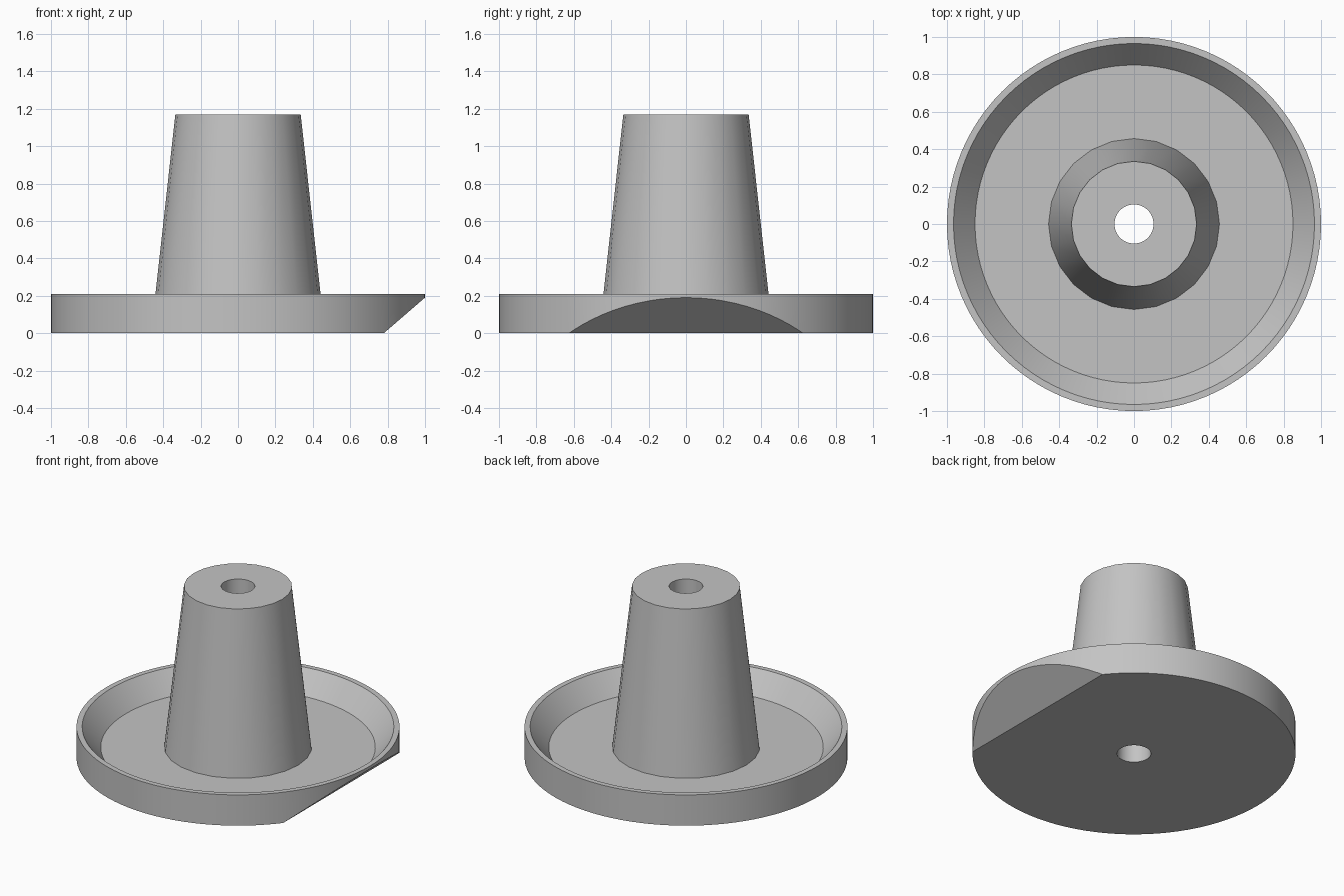
import bpy, bmesh, math
from mathutils import Vector

cube = bpy.data.objects.get("Cube")
if cube:
    bpy.data.objects.remove(cube, do_unlink=True)

grey = bpy.data.materials.new("plain_grey")
grey.use_nodes = True
colour = (0.55, 0.55, 0.55, 1)
grey.diffuse_color = colour
grey.node_tree.nodes["Principled BSDF"].inputs["Base Color"].default_value = colour


def lathe(name, profile, sides, cut=None):
    """Spin a (radius, height) profile round z, optionally slicing it with a plane."""
    bm = bmesh.new()
    rings = []
    for r, z in profile:
        angles = [2 * math.pi * i / sides for i in range(sides)]
        rings.append([bm.verts.new((r * math.cos(a), r * math.sin(a), z)) for a in angles])
    for low, high in zip(rings, rings[1:]):
        for i in range(sides):
            j = (i + 1) % sides
            bm.faces.new((low[i], low[j], high[j], high[i]))
    if cut:
        point, normal = cut
        res = bmesh.ops.bisect_plane(bm, geom=bm.verts[:] + bm.edges[:] + bm.faces[:],
                                     plane_co=point, plane_no=normal, clear_outer=True)
        edges = [g for g in res["geom_cut"] if isinstance(g, bmesh.types.BMEdge)]
        bmesh.ops.edgeloop_fill(bm, edges=edges)
    bmesh.ops.recalc_face_normals(bm, faces=bm.faces[:])
    mesh = bpy.data.meshes.new(name)
    bm.to_mesh(mesh)
    bm.free()
    mesh.materials.append(grey)
    obj = bpy.data.objects.new(name, mesh)
    bpy.context.collection.objects.link(obj)
    bpy.ops.object.select_all(action="DESELECT")
    obj.select_set(True)
    bpy.context.view_layer.objects.active = obj
    bpy.ops.object.shade_smooth_by_angle(angle=math.radians(25))
    return obj


bore, floor, rim, top = 0.105, 0.07, 0.21, 1.17

# Round dish with a sloped inner wall and a slanted cut under its left edge
slant = (Vector((0.78, 0, 0)), Vector((0.19, 0, -0.22)).normalized())
lathe("dish", [(bore, 0), (1, 0), (1, rim), (0.965, rim), (0.85, floor), (0.42, floor)],
      96, slant)

# Tapered post with a bore running through to the underside
lathe("tapered_post", [(0.457, floor), (0.335, top), (bore, top), (bore, 0)], 24)
